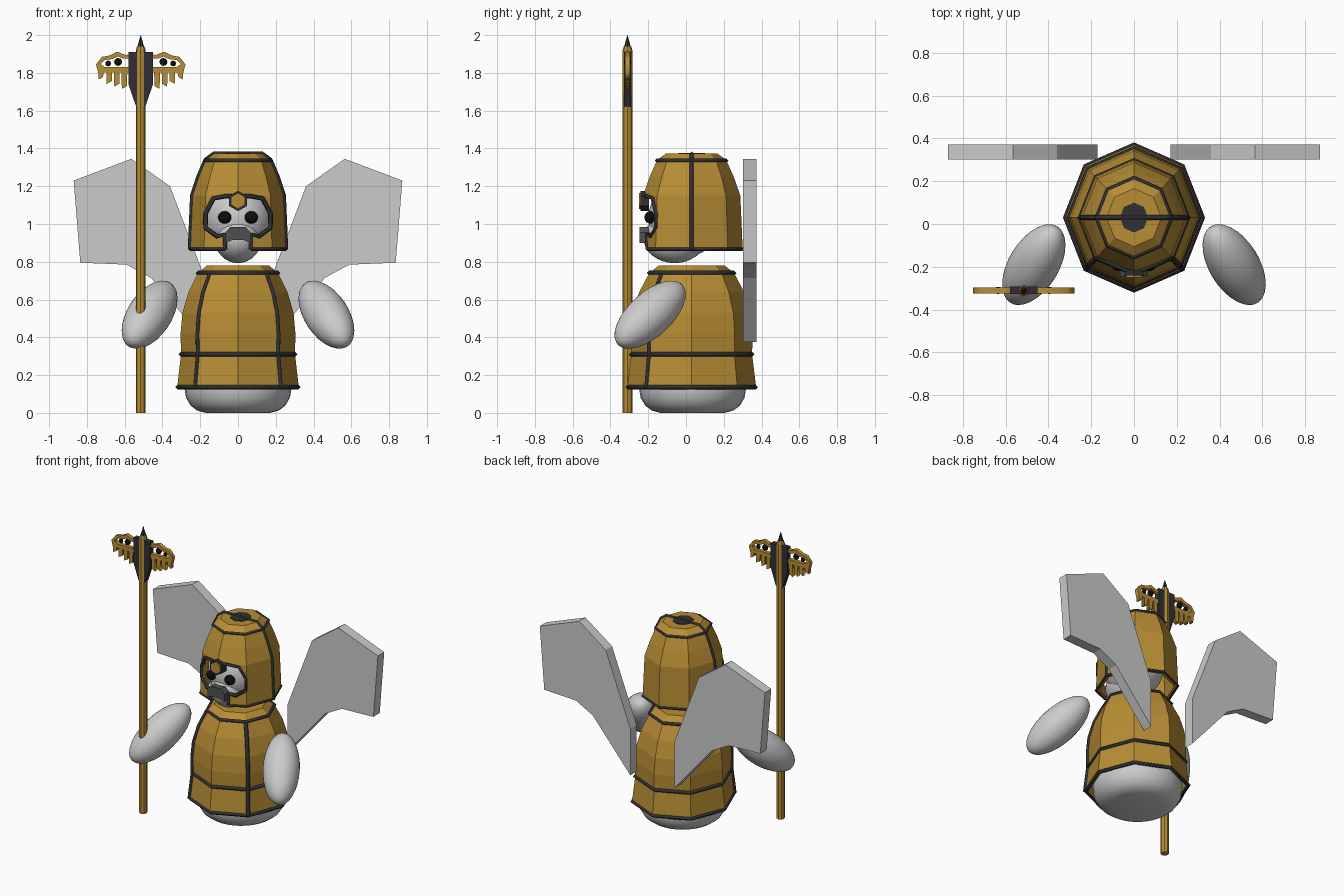
import bpy, bmesh
from math import cos, sin, pi
from mathutils import Vector

if "Cube" in bpy.data.objects:
    bpy.data.objects.remove(bpy.data.objects["Cube"])


def material(name, rgb):
    m = bpy.data.materials.new(name)
    m.diffuse_color = (*rgb, 1)
    m.use_nodes = True
    m.node_tree.nodes["Principled BSDF"].inputs["Base Color"].default_value = m.diffuse_color
    return m


GOLD = material("gold", (0.48, 0.27, 0.035))
DARK = material("dark_trim", (0.03, 0.03, 0.035))
BLACK = material("black", (0.004, 0.004, 0.004))
MASK = material("mask_grey", (0.08, 0.08, 0.085))


def finish(name, bm, mat=None, smooth=False):
    bmesh.ops.recalc_face_normals(bm, faces=bm.faces)
    me = bpy.data.meshes.new(name)
    bm.to_mesh(me)
    bm.free()
    ob = bpy.data.objects.new(name, me)
    bpy.context.collection.objects.link(ob)
    if mat:
        me.materials.append(mat)
    for p in me.polygons:
        p.use_smooth = smooth
    return ob


def ring(r, z, n=8, c=(0, 0.03), sy=1.06):
    return [(c[0] + r * sin(2 * pi * i / n), c[1] - sy * r * cos(2 * pi * i / n), z)
            for i in range(n)]


def lathe(name, profile, mat=None, n=8, c=(0, 0.03), sy=1.06, bottom=True, smooth=False):
    bm = bmesh.new()
    rows = [[bm.verts.new(p) for p in ring(r, z, n, c, sy)] for r, z in profile]
    for a, b in zip(rows, rows[1:]):
        for i in range(n):
            j = (i + 1) % n
            bm.faces.new((a[i], a[j], b[j], b[i]))
    bm.faces.new(rows[-1])
    if bottom:
        bm.faces.new(rows[0][::-1])
    return finish(name, bm, mat, smooth)


def prism(name, pts, y0, y1, mat=None):
    bm = bmesh.new()
    f = bm.faces.new([bm.verts.new((x, y0, z)) for x, z in pts])
    ext = bmesh.ops.extrude_face_region(bm, geom=[f])
    vs = [v for v in ext["geom"] if isinstance(v, bmesh.types.BMVert)]
    bmesh.ops.translate(bm, vec=(0, y1 - y0, 0), verts=vs)
    return finish(name, bm, mat)


def to_mesh(ob):
    bpy.ops.object.select_all(action='DESELECT')
    ob.select_set(True)
    bpy.context.view_layer.objects.active = ob
    bpy.ops.object.convert(target='MESH')


def curve(name, splines, mat, cyclic, dims='3D', bevel=0.0, extrude=0.0):
    cu = bpy.data.curves.new(name, 'CURVE')
    cu.dimensions = dims
    cu.bevel_depth, cu.bevel_resolution, cu.extrude = bevel, 0, extrude
    if dims == '2D':
        cu.fill_mode = 'BOTH'
    else:
        cu.use_fill_caps = True
    for pts in splines:
        s = cu.splines.new('POLY')
        s.points.add(len(pts) - 1)
        for p, co in zip(s.points, pts):
            p.co = (*co, 1)
        s.use_cyclic_u = cyclic
    cu.materials.append(mat)
    ob = bpy.data.objects.new(name, cu)
    bpy.context.collection.objects.link(ob)
    return ob


def trim(name, splines, cyclic=False, w=0.013):
    to_mesh(curve(name, splines, DARK, cyclic, bevel=w))


def ellipsoid(name, loc, radii, mat=None, axis=None, seg=32):
    bm = bmesh.new()
    bmesh.ops.create_uvsphere(bm, u_segments=seg, v_segments=seg // 2, radius=1)
    ob = finish(name, bm, mat, True)
    ob.location, ob.scale = loc, radii
    if axis:
        ob.rotation_euler = Vector(axis).to_track_quat('Z', 'Y').to_euler()
    return ob


def mirrored(half):
    return half + [(-x, z) for x, z in reversed(half) if abs(x) > 1e-6]


# soft body under the robe
lathe("body", [(0.17, 0.0), (0.215, 0.012), (0.25, 0.038), (0.275, 0.08), (0.285, 0.14),
               (0.27, 0.22), (0.25, 0.4), (0.1, 0.7)], n=32, sy=1.0, c=(0, 0.035), smooth=True)

# robe
ROBE = [(0.322, 0.135), (0.302, 0.31), (0.304, 0.42), (0.294, 0.53), (0.262, 0.64),
        (0.212, 0.74), (0.165, 0.78)]
robe = lathe("robe", ROBE, GOLD, bottom=False)
sol = robe.modifiers.new("thickness", 'SOLIDIFY')
sol.thickness, sol.offset = 0.02, -1
trim("robe_bands", [ring(0.302, 0.31), ring(0.212, 0.74), ring(0.319, 0.137)], True)
trim("robe_side_stripes", [[ring(r, z)[i] for r, z in ROBE[:-1]] for i in (1, 7)])

# hood with face opening
HOOD = [(0.255, 0.865), (0.243, 1.15), (0.21, 1.25), (0.172, 1.34), (0.128, 1.373)]
hood = lathe("hood", HOOD, GOLD, bottom=False)
sol = hood.modifiers.new("thickness", 'SOLIDIFY')
sol.thickness, sol.offset = 0.025, -1
OPEN = [(0.07, 0.865), (0.07, 0.945), (0.11, 0.935), (0.172, 0.98), (0.172, 1.055),
        (0.13, 1.135), (0.06, 1.148), (0, 1.148)]
cutter = prism("face_cutter", mirrored([(0.07, 0.8)] + OPEN[1:]), -0.5, 0.0)
cutter.hide_render = True
cutter.hide_viewport = True
cut = hood.modifiers.new("opening", 'BOOLEAN')
cut.operation, cut.object, cut.solver = 'DIFFERENCE', cutter, 'EXACT'
trim("face_rim", [[(x, -0.232 + 0.44 * abs(x), z) for x, z in mirrored(OPEN)]])
trim("hood_bands", [ring(0.174, 1.335)], True, 0.011)
hem = ring(0.253, 0.868)
trim("hood_hem", [[(0.07, -0.205, 0.868)] + hem[1:] + [(-0.07, -0.205, 0.868)]], w=0.01)
side = [ring(r, z)[2] for r, z in HOOD]
trim("hood_crest_stripe", [side + [(-x, y, z) for x, y, z in reversed(side)]], w=0.011)
lathe("hood_cap", [(0.066, 1.36), (0.066, 1.377)], DARK)

# head, eyes, beak and brow gem
ellipsoid("head", (0, 0, 1.03), (0.185, 0.2, 0.2))
ellipsoid("chin", (0, -0.06, 0.925), (0.125, 0.165, 0.132))
for s in (1, -1):
    ellipsoid("eye", (0.07 * s, -0.19, 1.035), (0.036, 0.03, 0.033), BLACK, seg=16)
prism("beak", mirrored([(0.03, 0.915), (0.066, 0.9), (0.066, 0.955), (0.04, 0.985)]),
      -0.245, -0.17, MASK)
for name, r, y, mat in (("brow_gem_setting", 0.054, -0.24, DARK), ("brow_gem", 0.042, -0.25, GOLD)):
    prism(name, [(r * sin(i * pi / 3), 1.122 + r * cos(i * pi / 3)) for i in range(6)],
          y, -0.195, mat)

# arms
for s in (1, -1):
    ellipsoid("arm", (0.468 * s, -0.19, 0.52), (0.117, 0.117, 0.25),
              axis=(-0.41 * s, 0.67, 0.62))

# wings: flat back, wide chamfer to the front face
WING = [(0.87, 1.23), (0.565, 1.345), (0.36, 1.2), (0.17, 0.70), (0.17, 0.375),
        (0.46, 0.715), (0.59, 0.785), (0.835, 0.795)]
for s in (1, -1):
    bm = bmesh.new()
    outer = [bm.verts.new((x * s, 0.372, z)) for x, z in WING]
    f = bm.faces.new(outer)
    bmesh.ops.inset_region(bm, faces=[f], thickness=0.045, use_even_offset=True,
                           use_boundary=True)
    for v in f.verts:
        v.co.y = 0.302
    bm.faces.new([v for v in outer])
    finish("wing", bm)

# staff
SX, SY = -0.515, -0.31
lathe("staff_shaft", [(0.026, 0), (0.026, 1.92), (0.02, 1.94)], GOLD, c=(SX, SY), sy=1)
lathe("staff_spike", [(0.02, 1.93), (0.0008, 2.0)], DARK, c=(SX, SY), sy=1)
collar = mirrored([(0.024, 1.62), (0.065, 1.74), (0.065, 1.91)])
prism("staff_collar", [(SX + x, z) for x, z in collar], SY - 0.018, SY + 0.018, DARK)

# staff crest: toothed frames with a long opening and two beads each
frame = [(0.05, 1.9), (0.08, 1.895), (0.125, 1.912), (0.165, 1.892), (0.205, 1.885),
         (0.237, 1.845), (0.225, 1.80), (0.222, 1.765), (0.2, 1.778), (0.195, 1.802)]
for u, z in ((0.165, 1.742), (0.125, 1.727), (0.085, 1.715)):
    frame += [(u + 0.017, 1.802), (u + 0.015, z), (u - 0.012, z + 0.015), (u - 0.014, 1.802)]
frame.append((0.05, 1.802))
hole = [(0.06, 1.83), (0.19, 1.83), (0.212, 1.847), (0.19, 1.868), (0.15, 1.873),
        (0.12, 1.887), (0.09, 1.875), (0.06, 1.875)]
for s in (1, -1):
    ob = curve("staff_crest", [[(x * s, z, 0) for x, z in pts] for pts in (frame, hole)],
               GOLD, True, dims='2D', extrude=0.014)
    ob.location, ob.rotation_euler = (SX, SY, 0), (pi / 2, 0, 0)
    to_mesh(ob)
    for u, z, r in ((0.12, 1.858, 0.021), (0.172, 1.85, 0.015)):
        ellipsoid("crest_bead", (SX + u * s, SY, z), (r, r * 0.8, r), BLACK, seg=12)
